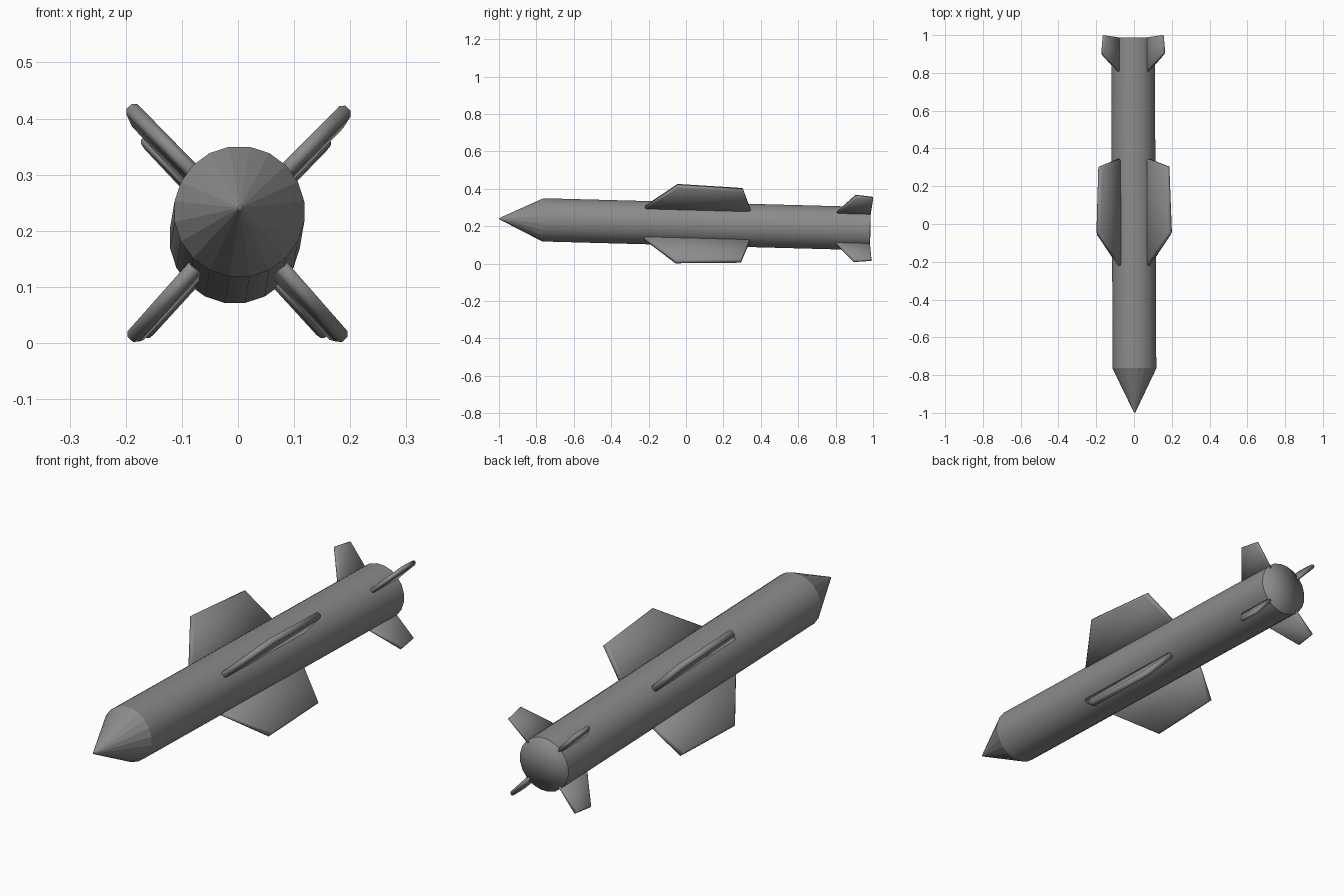
import bpy, bmesh
from math import sin, cos, pi, radians
from mathutils import Matrix

if "Cube" in bpy.data.objects:
    bpy.data.objects.remove(bpy.data.objects["Cube"])

# The whole missile is pitched slightly nose-up and yawed a hair
POSE = (Matrix.Translation((-0.001, 0, 0.2135))
        @ Matrix.Rotation(0.0046, 4, 'Z') @ Matrix.Rotation(-0.027, 4, 'X'))
SIDES = 20

# Dark grey paint
PAINT = bpy.data.materials.new("dark_grey")
PAINT.diffuse_color = (0.26, 0.26, 0.26, 1)
PAINT.use_nodes = True
PAINT.node_tree.nodes["Principled BSDF"].inputs["Base Color"].default_value = PAINT.diffuse_color


def finish(name, bm, smooth):
    bmesh.ops.recalc_face_normals(bm, faces=bm.faces[:])
    bm.transform(POSE)
    me = bpy.data.meshes.new(name)
    for f in bm.faces:
        f.smooth = smooth
    bm.to_mesh(me)
    bm.free()
    me.materials.append(PAINT)
    ob = bpy.data.objects.new(name, me)
    bpy.context.collection.objects.link(ob)
    return ob


def lathe(name, profile, smooth):
    """Revolve (radius, y) points about the y axis; radius 0 closes the end.
    Profiles run front to back so the faces point outward."""
    bm = bmesh.new()
    rings = []
    for r, y in profile:
        if r == 0:
            rings.append([bm.verts.new((0, y, 0))] * SIDES)
        else:
            rings.append([bm.verts.new((r * sin(2 * pi * (i + .5) / SIDES), y,
                                        r * cos(2 * pi * (i + .5) / SIDES)))
                          for i in range(SIDES)])
    for a, b in zip(rings, rings[1:]):
        for i in range(SIDES):
            j = (i + 1) % SIDES
            bm.faces.new(list(dict.fromkeys((a[i], a[j], b[j], b[i]))))
    return finish(name, bm, smooth)


def fin(name, outline, thick, bevel, angle):
    """Chamfered plate from a (radial, y) outline, turned about the body axis."""
    bm = bmesh.new()
    face = bm.faces.new([bm.verts.new((r, y, -thick / 2)) for r, y in outline])
    ext = bmesh.ops.extrude_face_region(bm, geom=[face])
    new = [v for v in ext['geom'] if isinstance(v, bmesh.types.BMVert)]
    bmesh.ops.translate(bm, verts=new, vec=(0, 0, thick))
    root = min(r for r, y in outline) + 0.02
    edges = [e for e in bm.edges if abs(e.verts[0].co.z - e.verts[1].co.z) < 1e-5
             and max(v.co.x for v in e.verts) > root]
    bmesh.ops.bevel(bm, geom=edges, offset=bevel, segments=1, affect='EDGES',
                    clamp_overlap=True)
    bm.transform(Matrix.Rotation(radians(angle), 4, 'Y'))
    return finish(name, bm, True)


# Fuselage tube, softly shaded tail cap and faceted nose cone
lathe("fuselage", [(0.117, -0.765), (0.117, 0.984)], True)
lathe("tail_cap", [(0.1165, 0.965), (0.1165, 0.985), (0, 0.988)], True)
lathe("nose_cone", [(0, -1.0), (0.004, -0.998), (0.117, -0.765)], False)

# Four mid wings and four tail fins in an X layout, slightly closer to vertical
WING = [(0.09, -0.25), (0.283, -0.05), (0.266, 0.298), (0.09, 0.35)]
TAIL = [(0.09, 0.785), (0.241, 0.903), (0.229, 0.996), (0.09, 0.984)]
for k, angle in enumerate((47.5, 132.5, 227, 314)):
    fin(f"wing_{k + 1}", WING, 0.027, 0.007, angle)
    fin(f"tail_fin_{k + 1}", TAIL, 0.019, 0.005, angle)
